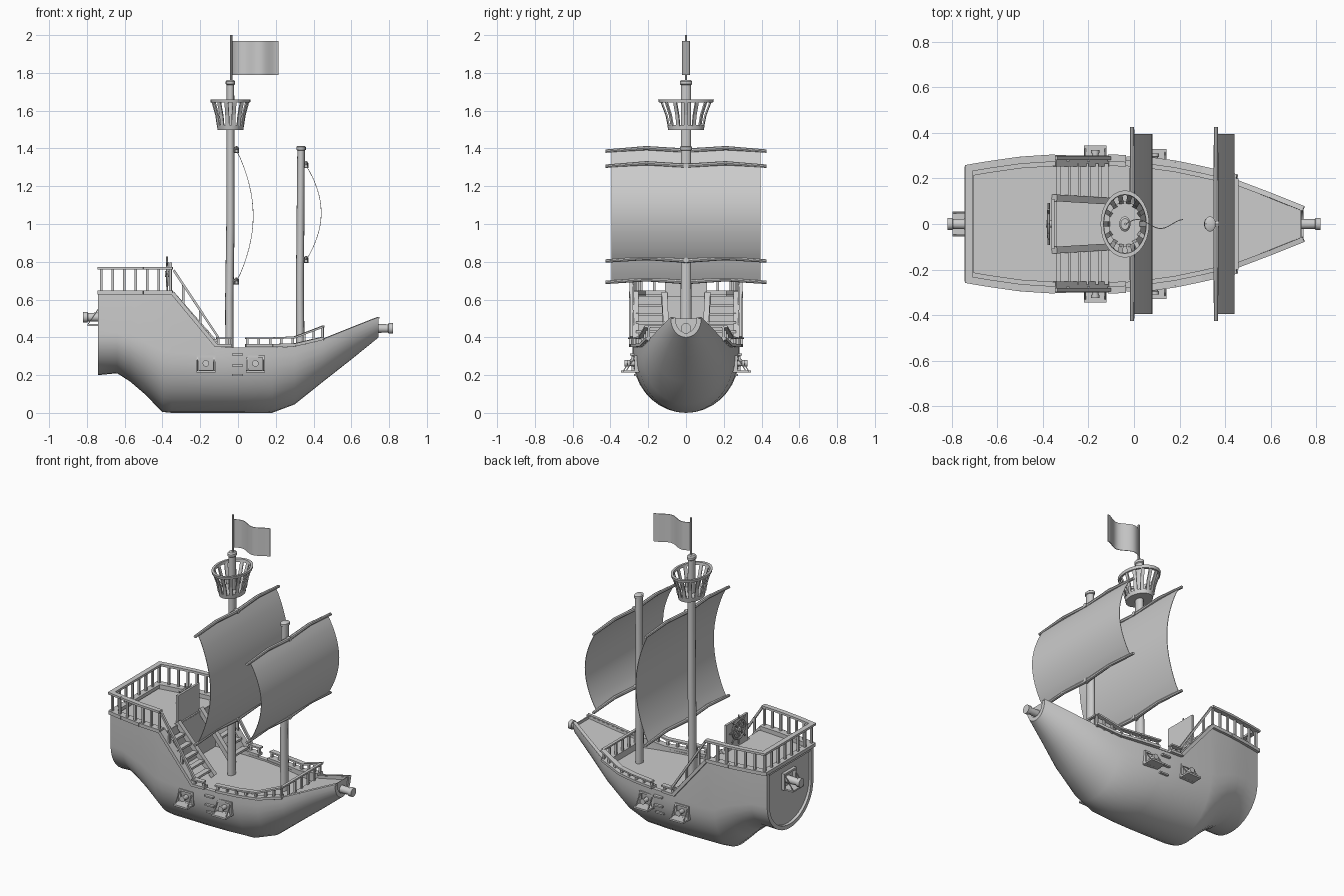
import bpy, bmesh
from math import sin, cos, pi
from mathutils import Vector, Matrix

if "Cube" in bpy.data.objects:
    bpy.data.objects.remove(bpy.data.objects["Cube"])

V = Vector


def make(name, bm, smooth=True):
    bmesh.ops.recalc_face_normals(bm, faces=bm.faces)
    me = bpy.data.meshes.new(name)
    bm.to_mesh(me)
    bm.free()
    ob = bpy.data.objects.new(name, me)
    bpy.context.collection.objects.link(ob)
    if smooth:
        bpy.ops.object.select_all(action='DESELECT')
        ob.select_set(True)
        bpy.context.view_layer.objects.active = ob
        bpy.ops.object.shade_smooth_by_angle(angle=0.7)
    return ob


def loft(bm, rings, wrap=False):
    vs = [[bm.verts.new(p) for p in r] for r in rings]
    n, m = len(vs), len(vs[0])
    for i in range(n if wrap else n - 1):
        a, b = vs[i], vs[(i + 1) % n]
        for j in range(m):
            k = (j + 1) % m
            bm.faces.new((a[j], a[k], b[k], b[j]))
    if not wrap:
        bm.faces.new(vs[0])
        bm.faces.new(vs[-1])


def box(bm, c, size):
    bmesh.ops.create_cube(bm, size=1, matrix=Matrix.Translation(c) @ Matrix.Diagonal((*size, 1)))


def beam(bm, a, b, w, h):
    a, b = V(a), V(b)
    q = (b - a).to_track_quat('Z', 'Y').to_matrix().to_4x4()
    m = Matrix.Translation((a + b) / 2) @ q @ Matrix.Diagonal((w, h, (b - a).length, 1))
    bmesh.ops.create_cube(bm, size=1, matrix=m)


def tube(bm, pts, radii, n=12, sy=1):
    pts = [V(p) for p in pts]
    q = V((0, 0, 1)).rotation_difference(pts[-1] - pts[0])
    loft(bm, [[p + q @ V((r * cos(2 * pi * i / n), sy * r * sin(2 * pi * i / n), 0)) for i in range(n)]
              for p, r in zip(pts, radii)])


# hull stations: x, keel z, bilge z, top z, half width
ST = [(-.74, .20, .42, .64, .235), (-.64, .21, .42, .64, .252), (-.57, .165, .40, .64, .264),
      (-.50, .105, .38, .64, .272), (-.40, .005, .33, .64, .28), (-.35, 0, .32, .635, .282),
      (-.12, 0, .30, .348, .282), (.02, 0, .30, .346, .277), (.18, 0, .30, .346, .255),
      (.30, .045, .31, .352, .23), (.45, .165, .36, .388, .195), (.60, .283, .44, .447, .138),
      (.745, .40, .495, .505, .08)]


def at(x, col):
    for a, b in zip(ST, ST[1:]):
        if x <= b[0]:
            t = (x - a[0]) / (b[0] - a[0])
            return a[col] + (b[col] - a[col]) * t
    return ST[-1][col]


def section(x, t=0.0, n=18):
    zk, zc, zt, w = (at(x, c) for c in (1, 2, 3, 4))
    w, zk = w - t, zk + t
    arc = [V((x, -w * cos(pi * i / n), zc - (zc - zk) * sin(pi * i / n))) for i in range(n + 1)]
    return [V((x, -w, zt))] + arc + [V((x, w, zt))]


bm = bmesh.new()
loft(bm, [section(s[0]) + section(s[0], .025)[::-1] for s in ST])
for x in (-.722, .73):  # recessed stern and bow panels
    loft(bm, [section(x, .015), section(x + .005, .015)])
make("hull", bm)


def deck(name, xs, zs):
    bm = bmesh.new()
    rings = []
    for x, z in zip(xs, zs):
        w = at(x, 4) - .012
        rings.append([(x, -w, z), (x, w, z), (x, w, z - .015), (x, -w, z - .015)])
    loft(bm, rings)
    make(name, bm, False)


deck("main_deck", [-.35, -.12, .02, .18, .30, .45], [.335] * 6)
deck("quarter_deck", [-.73, -.64, -.5, -.34], [.62] * 4)
deck("fore_deck", [.445, .60, .735], [.372, .43, .485])
bm = bmesh.new()
box(bm, (-.345, 0, .475), (.012, .54, .28))
box(bm, (.448, 0, .355), (.012, .37, .04))
make("bulkheads", bm, False)

# railings
bm = bmesh.new()


def run(xz, w, h, off=.008):
    for s in (1, -1):
        for (x0, z0), (x1, z1) in zip(xz, xz[1:]):
            beam(bm, (x0, s * (at(x0, 4) + off), z0), (x1, s * (at(x1, 4) + off), z1), w, h)


def posts(items):
    for s in (1, -1):
        for x, z0, z1 in items:
            y = s * at(x, 4)
            beam(bm, (x, y, z0), (x, y, z1), .013, .013)


XQ = [-.74, -.64, -.5, -.345]
run([(x, .765) for x in XQ], .032, .014)
run([(x, .638) for x in XQ], .045, .022, -.005)
posts([(-.725 + .061 * i, .63, .765) for i in range(7)])
for z, h, w in ((.765, .014, .032), (.638, .022, .04)):
    beam(bm, (-.725, -.25, z), (-.725, .25, z), w, h)
for i in range(1, 7):
    y = -.235 + .47 * i / 7
    beam(bm, (-.725, y, .63), (-.725, y, .765), .013, .013)
run([(-.348, .636), (-.115, .355)], .05, .02, -.005)
run([(-.34, .755), (-.105, .40)], .016, .012)
posts([(-.29, .56, .68), (-.2, .45, .545)])
run([(-.125, .357), (-.035, .357)], .045, .016, -.004)
run([(-.115, .395), (-.035, .395)], .032, .01)
posts([(x, .35, .395) for x in (-.105, -.045)])
run([(.04, .357), (.18, .357), (.30, .36), (.45, .395)], .045, .016, -.004)
run([(.04, .395), (.18, .395), (.30, .40), (.45, .457)], .032, .01)
posts([(x, .35, .395) for x in (.05, .11, .17, .23, .29)] + [(.35, .36, .418), (.40, .37, .437), (.445, .38, .455)])
beam(bm, (.45, -.2, .457), (.45, .2, .457), .018, .01)
for i in range(1, 6):
    y = -.195 + .065 * i
    beam(bm, (.45, y, .37), (.45, y, .457), .012, .012)
run([(.455, .39), (.60, .448), (.745, .505)], .022, .008, -.012)
make("railings", bm, False)

# stairs on both sides with sloped inner stringers
bm = bmesh.new()
for s in (1, -1):
    beam(bm, (-.35, s * .115, .63), (-.10, s * .10, .345), .03, .03)
    for i in range(5):
        box(bm, (-.305 + .044 * i, s * .19, .57 - .047 * i), (.034, .15, .014))
make("stairs", bm, False)

# steering board and wheel
bm = bmesh.new()
box(bm, (-.356, 0, .70), (.014, .22, .19))
make("helm_board", bm, False)
bm = bmesh.new()
C = V((-.375, 0, .735))
loft(bm, [[C + V((.007 * cos(b), (.06 + .008 * sin(b)) * cos(a), (.06 + .008 * sin(b)) * sin(a)))
           for b in (0, pi / 3, 2 * pi / 3, pi, 4 * pi / 3, 5 * pi / 3)]
          for a in [2 * pi * i / 20 for i in range(20)]], wrap=True)
for i in range(8):
    tube(bm, [C, C + V((0, cos(pi * i / 4), sin(pi * i / 4))) * .092], [.005, .005], 6)
tube(bm, [C - V((.012, 0, 0)), C + V((.02, 0, 0))], [.016, .016], 10)
make("steering_wheel", bm)

# masts and flag pole
bm = bmesh.new()
tube(bm, [(-.045, 0, .33), (-.046, 0, .6), (-.04, 0, 1.0), (-.04, 0, 1.735), (-.04, 0, 1.74), (-.04, 0, 1.755),
          (-.04, 0, 1.763)], [.022, .022, .022, .02, .025, .025, .018], 14, 1.35)
make("main_mast", bm)
bm = bmesh.new()
tube(bm, [(.33, 0, .33), (.328, 0, .7), (.334, 0, 1.39), (.334, 0, 1.393), (.334, 0, 1.408), (.334, 0, 1.414)],
     [.022, .021, .02, .025, .025, .018], 14, 1.35)
make("fore_mast", bm)
bm = bmesh.new()
tube(bm, [(-.036, 0, 1.75), (-.036, 0, 2.0)], [.006, .006], 8)
make("flag_pole", bm)
bm = bmesh.new()
wave = [(-.036 + .251 * i / 16, .02 * sin(2 * pi * i / 13)) for i in range(17)]
loft(bm, [[(x, y - .002, 1.79), (x, y + .002, 1.79), (x, y + .002, 1.97), (x, y - .002, 1.97)] for x, y in wave])
make("flag", bm)

# crow's nest: elliptical floor, flared slats and top ring
bm = bmesh.new()
tube(bm, [(-.04, 0, 1.497), (-.04, 0, 1.525)], [.068, .072], 28, 1.38)


def el(r, a, z):
    return V((-.04 + r * cos(a), 1.38 * r * sin(a), z))


A = [2 * pi * i / 28 for i in range(28)]
loft(bm, [[el(.092, a, 1.642), el(.104, a, 1.642), el(.107, a, 1.66), el(.094, a, 1.66)] for a in A], wrap=True)
for a in A[::2]:
    for (r0, z0), (r1, z1) in (((.068, 1.52), (.077, 1.58)), ((.077, 1.578), (.097, 1.648))):
        beam(bm, el(r0, a, z0), el(r1, a, z1), .02, .008)
make("crows_nest", bm)

# sails with upper and lower yards
for name, x, zb, zt, bulge in (("main", -.008, .695, 1.39, .09), ("fore", .36, .808, 1.31, .082)):
    bm = bmesh.new()
    T = [i / 16 for i in range(17)]
    curve = [(x + bulge * sin(pi * t) ** .85, zb + (zt - zb) * t) for t in T]
    loop = curve + [(px - .003, z) for px, z in curve[::-1]]
    loft(bm, [[(px, y, z) for px, z in loop] for y in (-.395, .395)])
    make(name + "_sail", bm)
    bm = bmesh.new()
    for z in (zb, zt):
        pts = [(x, y, z + d) for y, d in ((-.425, -.004), (-.21, .012), (0, -.002), (.21, .012), (.425, -.004))]
        tube(bm, pts, [.009, .011, .012, .011, .009], 8)
        tube(bm, [(x - .03, 0, z), (x + .014, 0, z)], [.014, .014], 8)
    make(name + "_yards", bm)

# side gun ports with lowered lids, struts and barrels; boarding steps
bm = bmesh.new()
for s in (1, -1):
    for x in (-.17, .092):
        y = at(x, 4) - .012
        for d in (-.044, .044):
            box(bm, (x + d, s * y, .26), (.013, .035, .085))
            beam(bm, (x + d, s * (y + .06), .225), (x + d, s * (y + .012), .298), .005, .005)
        for z in (.22, .298):
            box(bm, (x, s * y, z), (.1, .035, .012))
        box(bm, (x, s * (y + .035), .22), (.1, .08, .011))
        tube(bm, [(x, s * (y - .03), .26), (x, s * (y + .04), .262), (x, s * (y + .041), .262), (x, s * (y + .055), .262)],
             [.016, .014, .018, .018], 10)
    for z, y in ((.20, .255), (.25, .27), (.31, .277)):
        box(bm, (-.003, s * y, z), (.06, .04, .01))
make("gun_ports", bm)

# bow and stern cannons
bm = bmesh.new()
tube(bm, [(.70, 0, .447), (.795, 0, .447), (.797, 0, .447), (.82, 0, .447)], [.024, .022, .028, .028], 14)
tube(bm, [(-.68, 0, .507), (-.795, 0, .507), (-.797, 0, .507), (-.82, 0, .507)], [.026, .022, .028, .028], 14)
box(bm, (-.76, 0, .465), (.075, .11, .01))
for d in (-.055, .055):
    box(bm, (-.732, d, .51), (.02, .012, .1))
    beam(bm, (-.795, d * .9, .468), (-.74, d * .9, .55), .005, .005)
box(bm, (-.732, 0, .56), (.02, .122, .012))
make("end_cannons", bm)
